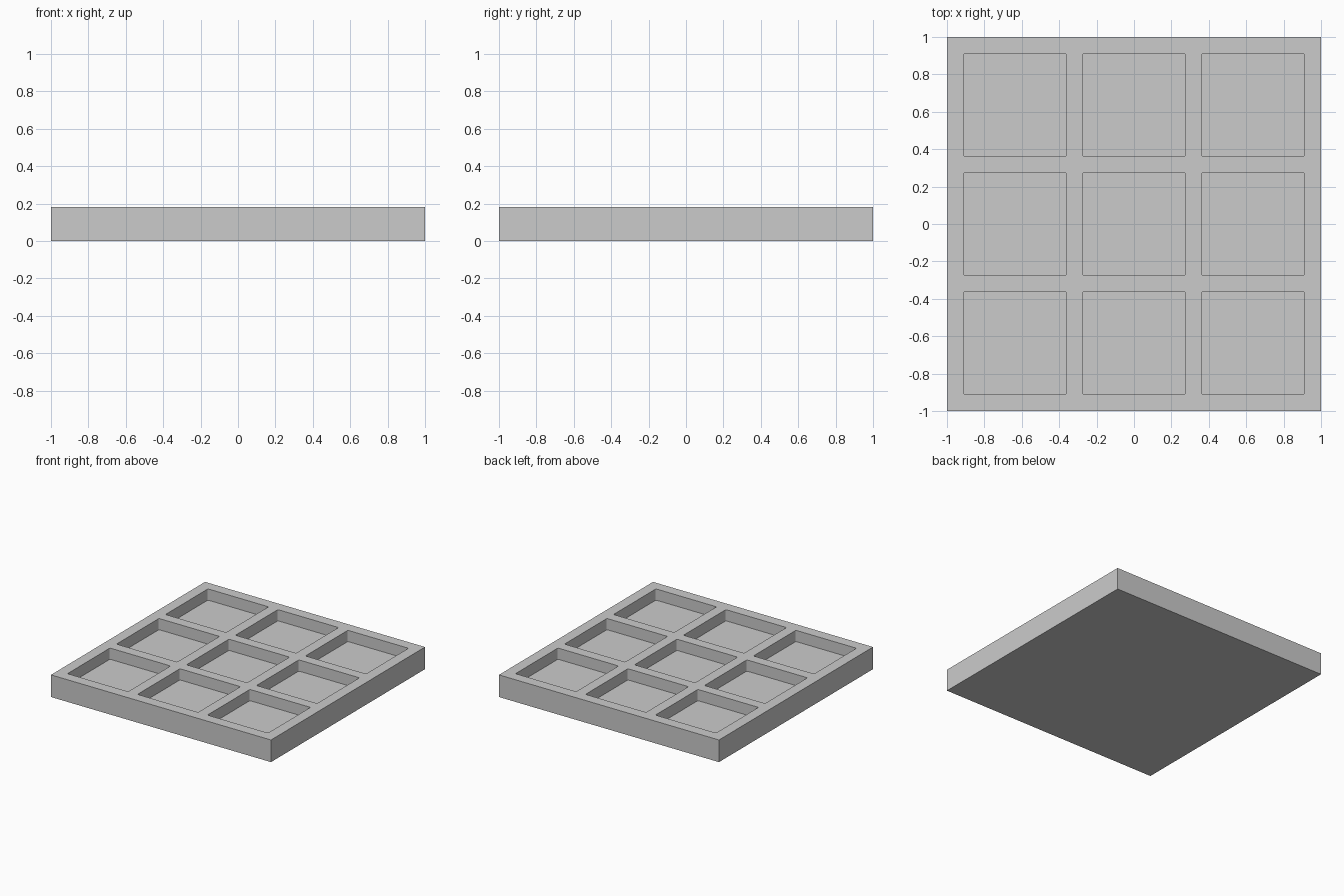
import bpy, bmesh

if "Cube" in bpy.data.objects:
    bpy.data.objects.remove(bpy.data.objects["Cube"])

HEIGHT, FLOOR = 0.182, 0.09      # tray height, pocket floor level
PITCH, POCKET, RADIUS = 0.636, 0.551, 0.01


def add_object(name, bm):
    mesh = bpy.data.meshes.new(name)
    bm.to_mesh(mesh)
    bm.free()
    obj = bpy.data.objects.new(name, mesh)
    bpy.context.collection.objects.link(obj)
    return obj


def add_box(bm, x, y, z0, z1, size):
    verts = bmesh.ops.create_cube(bm, size=1)["verts"]
    bmesh.ops.scale(bm, vec=(size, size, z1 - z0), verts=verts)
    bmesh.ops.translate(bm, vec=(x, y, (z0 + z1) / 2), verts=verts)


# Square slab
bm = bmesh.new()
add_box(bm, 0, 0, 0, HEIGHT, 2)
tray = add_object("tray", bm)

# 3 x 3 pocket cutters with slightly eased vertical corners
bm = bmesh.new()
for i in (-1, 0, 1):
    for j in (-1, 0, 1):
        add_box(bm, i * PITCH, j * PITCH, FLOOR, HEIGHT + 0.1, POCKET)
upright = [e for e in bm.edges if abs(e.verts[0].co.z - e.verts[1].co.z) > 0.05]
bmesh.ops.bevel(bm, geom=upright, offset=RADIUS, segments=3, profile=0.5, affect='EDGES')
cutter = add_object("pocket_cutter", bm)
cutter.hide_render = True
cutter.hide_set(True)

# Sink the pockets into the slab
cut = tray.modifiers.new("pockets", 'BOOLEAN')
cut.operation = 'DIFFERENCE'
cut.solver = 'EXACT'
cut.object = cutter
